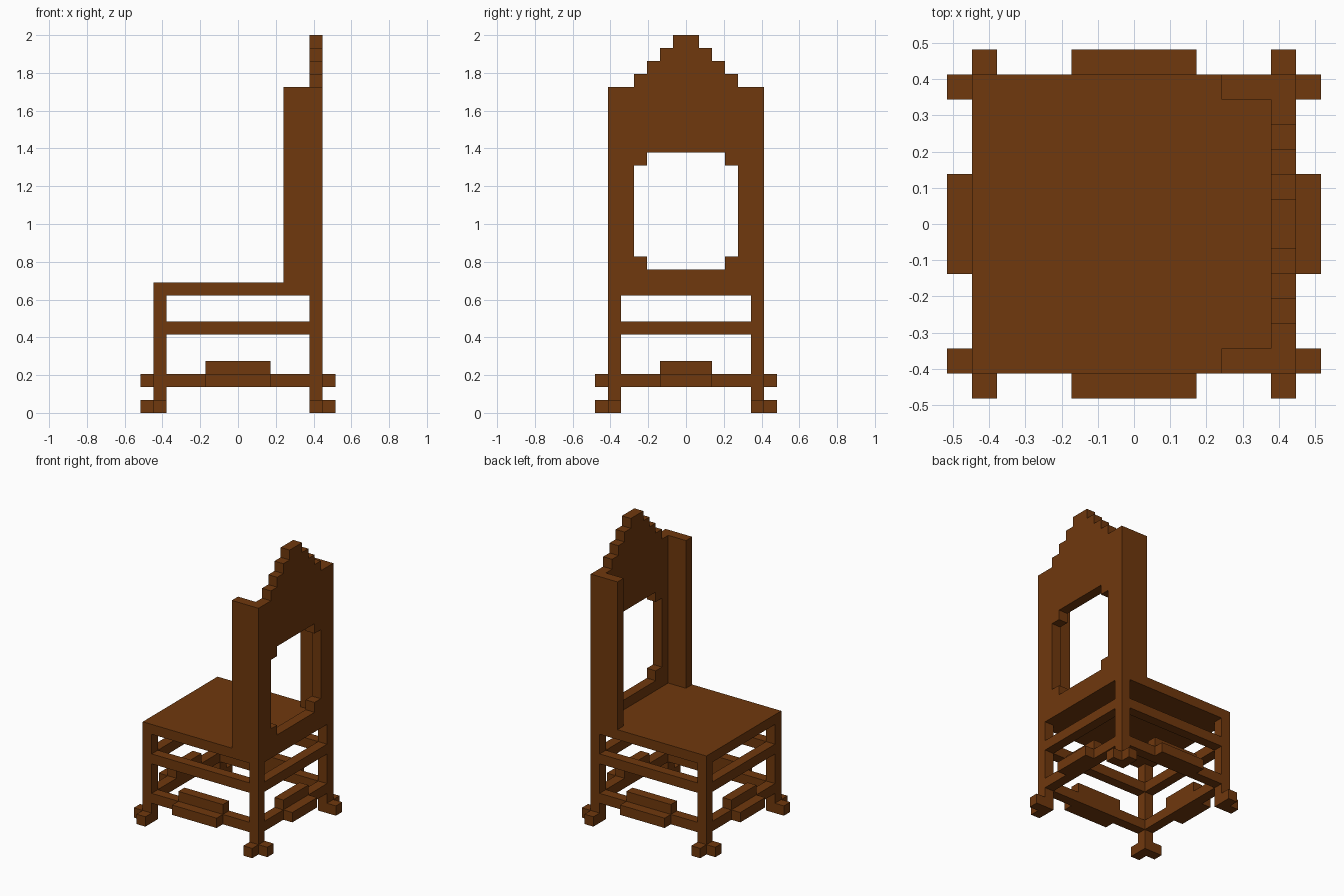
import bpy
import bmesh

cube = bpy.data.objects.get("Cube")
if cube:
    bpy.data.objects.remove(cube, do_unlink=True)

U = 2 / 29  # one block of the grid; all sizes below are in blocks

wood = bpy.data.materials.new("brown wood")
wood.use_nodes = True
colour = (0.162, 0.040, 0.004, 1)
wood.diffuse_color = colour
wood.node_tree.nodes["Principled BSDF"].inputs["Base Color"].default_value = colour


def add_object(name, bm):
    bmesh.ops.recalc_face_normals(bm, faces=bm.faces)
    bmesh.ops.scale(bm, vec=(U, U, U), verts=bm.verts)
    mesh = bpy.data.meshes.new(name)
    bm.to_mesh(mesh)
    bm.free()
    mesh.materials.append(wood)
    obj = bpy.data.objects.new(name, mesh)
    bpy.context.collection.objects.link(obj)
    return obj


def box(name, x, y, z):
    """Box between the given (low, high) limits on each axis."""
    bm = bmesh.new()
    bmesh.ops.create_cube(bm, size=1)
    for v in bm.verts:
        for i, (a, b) in enumerate((x, y, z)):
            v.co[i] = a if v.co[i] < 0 else b
    return add_object(name, bm)


def span(side, a, b):
    """Range from a to b, flipped to the negative side when side is -1."""
    return tuple(sorted((side * a, side * b)))


# Seat board
box("seat", (-6.5, 6.5), (-6, 6), (9, 10))

# Legs, each with two stub toes
for sx, xname in ((1, "back"), (-1, "front")):
    for sy, yname in ((1, "left"), (-1, "right")):
        corner = f"{xname}_{yname}"
        box(f"leg_{corner}", span(sx, 5.5, 6.5), span(sy, 5, 6), (0, 9))
        box(f"toe_x_{corner}", span(sx, 6.5, 7.5), span(sy, 5, 6), (0, 1))
        box(f"toe_y_{corner}", span(sx, 5.5, 6.5), span(sy, 6, 7), (0, 1))

# Stretchers between the legs, with a raised block and a ledge on the lower ones
for s, xname, yname in ((1, "back", "left"), (-1, "front", "right")):
    for level, z in (("lower", 2), ("upper", 6)):
        box(f"{level}_stretcher_{yname}", (-5.5, 5.5), span(s, 5, 6), (z, z + 1))
        box(f"{level}_stretcher_{xname}", span(s, 5.5, 6.5), (-5, 5), (z, z + 1))
    box(f"raised_block_{yname}", (-2.5, 2.5), span(s, 5, 6), (3, 4))
    box(f"ledge_{yname}", (-2.5, 2.5), span(s, 6, 7), (2, 3))
    box(f"raised_block_{xname}", span(s, 5.5, 6.5), (-2, 2), (3, 4))
    box(f"ledge_{xname}", span(s, 6.5, 7.5), (-2, 2), (2, 3))
    # Side wing of the backrest
    box(f"wing_{yname}", (3.5, 5.5), span(s, 5, 6), (10, 25))

# Backrest: stepped outline and stepped window, as half profiles (y, z)
outline = [(6, 10), (6, 25), (4, 25), (4, 26), (3, 26), (3, 27),
           (2, 27), (2, 28), (1, 28), (1, 29)]
window = [(3, 11), (3, 12), (4, 12), (4, 19), (3, 19), (3, 20)]
bm = bmesh.new()
for half in (outline, window):
    loop = half + [(-y, z) for y, z in reversed(half)]
    verts = [bm.verts.new((5.5, y, z)) for y, z in loop]
    for i, v in enumerate(verts):
        bm.edges.new((v, verts[(i + 1) % len(verts)]))
bmesh.ops.triangle_fill(bm, use_beauty=True, edges=bm.edges[:], normal=(1, 0, 0))
extruded = bmesh.ops.extrude_face_region(bm, geom=bm.faces[:], use_keep_orig=True)
moved = [g for g in extruded["geom"] if isinstance(g, bmesh.types.BMVert)]
bmesh.ops.translate(bm, vec=(1, 0, 0), verts=moved)
add_object("backrest", bm)
